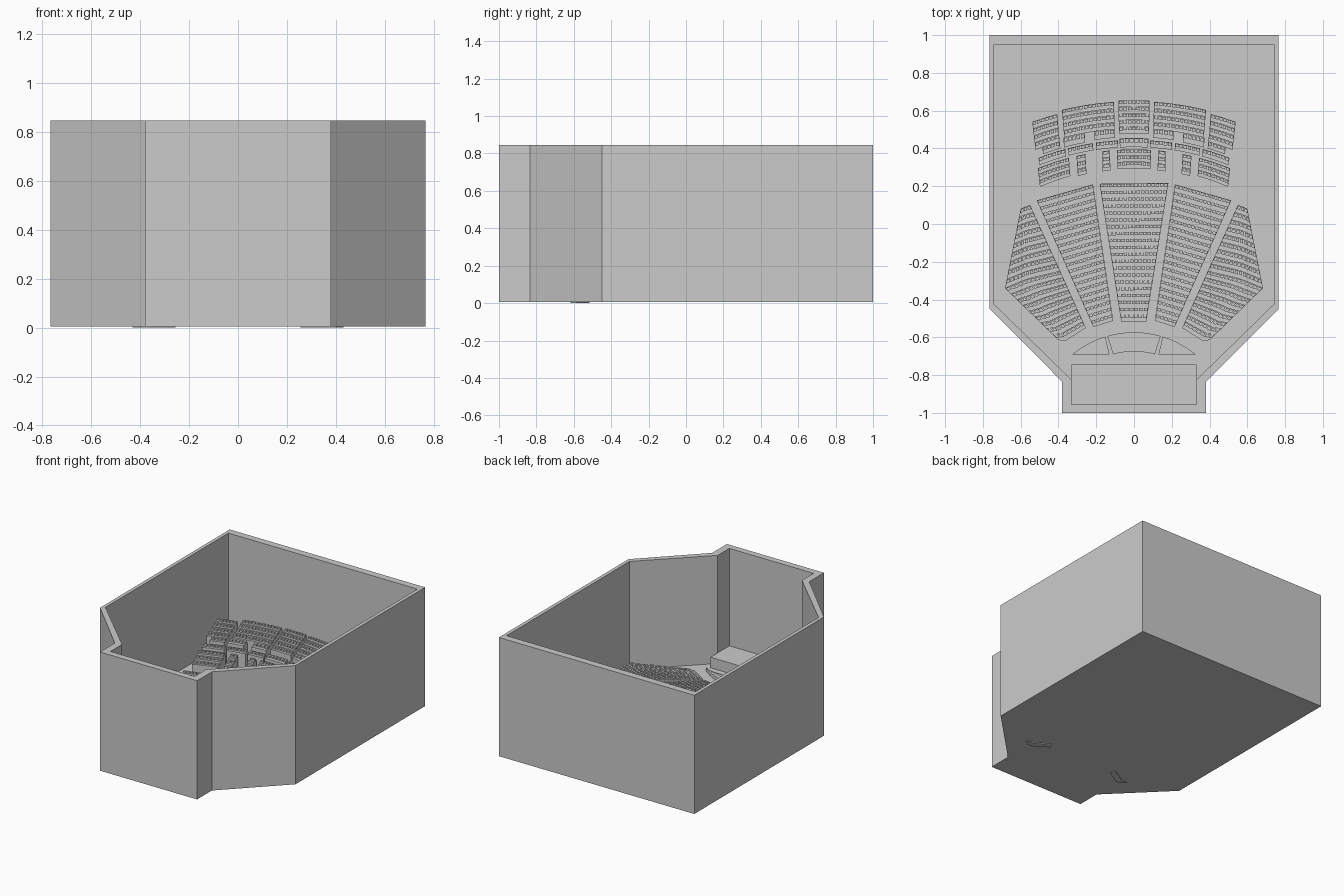
import bpy, bmesh
from math import sqrt
from mathutils import Vector

if "Cube" in bpy.data.objects:
    bpy.data.objects.remove(bpy.data.objects["Cube"])

FLOOR = 0.08


def finish(name, bm):
    bmesh.ops.recalc_face_normals(bm, faces=bm.faces)
    me = bpy.data.meshes.new(name)
    bm.to_mesh(me)
    bm.free()
    ob = bpy.data.objects.new(name, me)
    bpy.context.collection.objects.link(ob)
    return ob


def prism(bm, pts, z0, z1):
    lo = [bm.verts.new((p[0], p[1], z0)) for p in pts]
    hi = [bm.verts.new((p[0], p[1], z1)) for p in pts]
    n = len(pts)
    bm.faces.new(lo[::-1])
    bm.faces.new(hi)
    for i in range(n):
        j = (i + 1) % n
        bm.faces.new((lo[i], lo[j], hi[j], hi[i]))


def sample(curve, t):
    # point at fraction t along a polyline
    segs = [(Vector(b) - Vector(a)).length for a, b in zip(curve, curve[1:])]
    d = t * sum(segs)
    for i, s in enumerate(segs):
        if d <= s or i == len(segs) - 1:
            return Vector(curve[i]).lerp(Vector(curve[i + 1]), min(1, d / s))
        d -= s


def seat_block(name, curves, rows, z0, z1, pitch=0.022, base=FLOOR - 0.01, first_base=None, seats=True):
    """Stepped block lofted through front-to-back plan curves, with seats on each step."""
    bm = bmesh.new()

    def at(u, v):
        s = v * (len(curves) - 1)
        k = min(int(s), len(curves) - 2)
        return sample(curves[k], u).lerp(sample(curves[k + 1], u), s - k)

    for r in range(rows):
        a, b = r / rows, (r + 1) / rows
        z = z0 + (z1 - z0) * r / max(1, rows - 1)
        N = 8
        line = [at(i / N, a) for i in range(N + 1)] + [at(i / N, b) for i in range(N, -1, -1)]
        prism(bm, line, first_base if r == 0 and first_base is not None else base, z)
        if not seats:
            continue
        m = (a + b) / 2
        n = max(1, int((at(1, m) - at(0, m)).length / pitch))
        for i in range(n):
            u0, u1 = (i + 0.1) / n, (i + 0.9) / n
            v0, v1 = a + (b - a) * 0.5, a + (b - a) * 0.95
            prism(bm, [at(u0, v0), at(u1, v0), at(u1, v1), at(u0, v1)], z - 0.002, z + 0.012)
    return finish(name, bm)


def flip(curves):
    return [[(-x, y) for x, y in c] for c in curves]


def pair(name, curves, *args, **kw):
    seat_block(name + "_right", curves, *args, **kw)
    seat_block(name + "_left", flip(curves), *args, **kw)


def arc(k0, k1, r, cy=-0.95, flare=0.24, r0=1.35):
    pts = []
    for i in range(9):
        x = (k0 + (k1 - k0) * i / 8) * (1 + flare * (r - r0))
        pts.append((x, cy + sqrt(r * r - x * x)))
    return pts


# hall walls with floor
outer = [(0.765, 1), (0.765, -0.45), (0.38, -0.835), (0.38, -1)]
inner = [(0.74, 0.95), (0.74, -0.425), (0.33, -0.825), (0.33, -0.955)]
outer += [(-x, y) for x, y in outer[::-1]]
inner += [(-x, y) for x, y in inner[::-1]]
bm = bmesh.new()
rings = [[bm.verts.new((x, y, z)) for x, y in pts]
         for pts, z in ((outer, 0.005), (outer, 0.845), (inner, 0.845), (inner, FLOOR))]
for A, B in zip(rings, rings[1:]):
    for i in range(8):
        j = (i + 1) % 8
        bm.faces.new((A[i], A[j], B[j], B[i]))
bm.faces.new(rings[0])
bm.faces.new(rings[3])
finish("hall_shell", bm)

# stage platform
bm = bmesh.new()
prism(bm, [(-0.33, -0.955), (0.33, -0.955), (0.33, -0.745), (-0.33, -0.745)], FLOOR - 0.01, 0.155)
finish("stage", bm)

# low curved sections in front of the stage
seat_block("pit_centre", [arc(-0.11, 0.11, 0.41, -1.085, 2.8, 0.41), arc(-0.11, 0.11, 0.512, -1.085, 2.8, 0.41)],
           3, 0.09, 0.105, seats=False)
pair("pit_side", [[(0.13, -0.69), (0.325, -0.69)], arc(0.152, 0.33, 0.512, -1.085, 0)],
     3, 0.09, 0.105, seats=False)

# main floor wedges
seat_block("stalls_centre", [[(-0.068, -0.515), (0.065, -0.515)], [(-0.182, 0.213), (0.182, 0.217)]],
           20, 0.095, 0.24)
pair("stalls_inner", [[(0.11, -0.512), (0.215, -0.545)], [(0.217, 0.21), (0.515, 0.125)]],
     20, 0.095, 0.24)
pair("stalls_outer", [[(0.255, -0.55), (0.36, -0.617), (0.4, -0.615)],
                      [(0.39, -0.25), (0.56, -0.29), (0.683, -0.34)],
                      [(0.55, 0.1), (0.575, 0.092), (0.6, 0.08)]],
     18, 0.1, 0.24, first_base=0.0)

# lower tier: centre, two narrow blocks and outer blocks
seat_block("lower_tier_centre", [arc(-0.09, 0.09, 1.245), arc(-0.09, 0.09, 1.345)], 3, 0.27, 0.32)
pair("lower_tier_narrow", [arc(0.128, 0.17, 1.24), arc(0.128, 0.17, 1.345)], 3, 0.27, 0.32)
pair("lower_tier_small", [arc(0.258, 0.305, 1.24), arc(0.258, 0.305, 1.345)], 3, 0.27, 0.32)
pair("lower_tier_outer", [arc(0.345, 0.51, 1.25), arc(0.345, 0.51, 1.345)], 3, 0.27, 0.32)

# thin cross row
seat_block("cross_row_centre", [arc(-0.075, 0.075, 1.357), arc(-0.075, 0.075, 1.405)], 1, 0.345, 0.345)
for k0, k1, nm in ((0.085, 0.2, "inner"), (0.215, 0.345, "middle"), (0.36, 0.5, "outer")):
    pair("cross_row_" + nm, [arc(k0, k1, 1.357), arc(k0, k1, 1.395)], 1, 0.345, 0.345)

# rear tier, notched by the entrances
seat_block("rear_tier_centre", [arc(-0.078, 0.078, 1.43), arc(-0.078, 0.078, 1.605)], 5, 0.38, 0.45)
pair("rear_tier_inner", [arc(0.1, 0.36, 1.455), arc(0.1, 0.36, 1.6)], 4, 0.395, 0.45)
pair("rear_tier_front_a", [arc(0.1, 0.205, 1.41), arc(0.1, 0.205, 1.455)], 1, 0.375, 0.375)
pair("rear_tier_front_b", [arc(0.255, 0.365, 1.405), arc(0.255, 0.365, 1.455)], 1, 0.375, 0.375)
pair("rear_tier_outer", [arc(0.385, 0.51, 1.44), arc(0.385, 0.51, 1.585)], 4, 0.39, 0.44)
pair("rear_tier_corner", [arc(0.385, 0.475, 1.405), arc(0.385, 0.475, 1.44)], 1, 0.375, 0.375)
